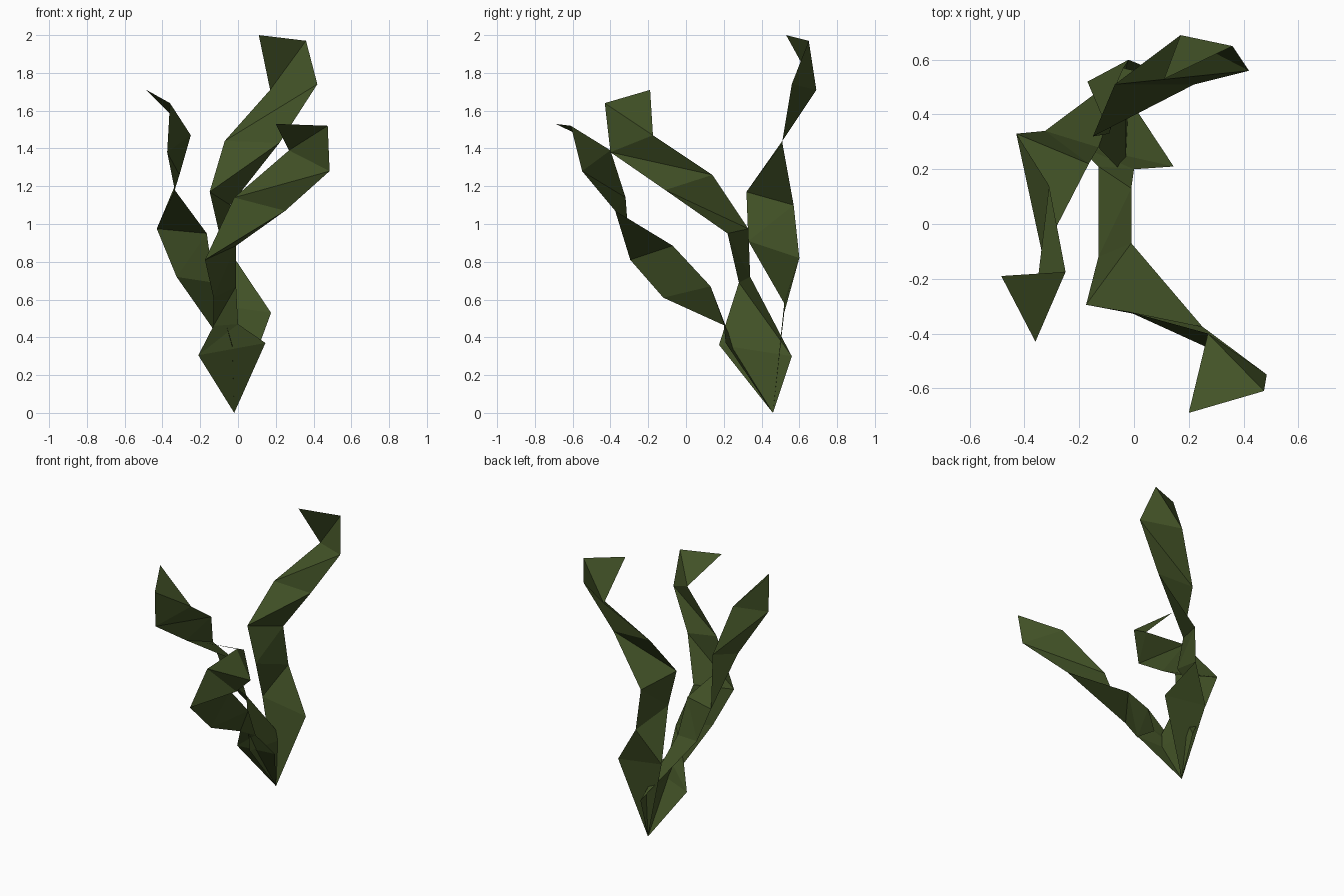
import bpy

# one flat leaf green for the whole plant
green = bpy.data.materials.new("dark leaf green")
green.diffuse_color = (0.055, 0.085, 0.02, 1)

ROOT = (-0.02, 0.46, 0.0)


def blade(name, pairs):
    """Twisting ribbon: (left, right) edge points from the top down to the shared root."""
    verts = [p for pair in pairs for p in pair] + [ROOT]
    faces = []
    for i in range(len(pairs) - 1):
        l0, r0, l1, r1 = range(2 * i, 2 * i + 4)
        faces += [(l0, l1, r0), (r0, l1, r1)]
    n = len(verts) - 1
    faces.append((n - 2, n, n - 1))
    me = bpy.data.meshes.new(name)
    me.from_pydata(verts, [], faces)
    me.materials.append(green)
    ob = bpy.data.objects.new(name, me)
    bpy.context.collection.objects.link(ob)
    return ob


# tall blade at the back
blade("back_blade", [
    ((0.11, 0.53, 2.00), (0.36, 0.65, 1.97)),
    ((0.17, 0.69, 1.71), (0.42, 0.56, 1.74)),
    ((-0.07, 0.51, 1.44), (0.22, 0.51, 1.43)),
    ((-0.15, 0.32, 1.17), (-0.04, 0.57, 1.10)),
    ((-0.09, 0.33, 0.91), (-0.02, 0.60, 0.82)),
    ((-0.17, 0.52, 0.58), (0.175, 0.52, 0.53)),
])

# blade leaning to the front right
blade("front_blade", [
    ((0.20, -0.69, 1.53), (0.475, -0.61, 1.52)),
    ((0.27, -0.40, 1.39), (0.485, -0.55, 1.28)),
    ((-0.02, -0.32, 1.14), (0.25, -0.375, 1.07)),
    ((-0.175, -0.295, 0.81), (-0.01, -0.07, 0.885)),
    ((-0.13, -0.12, 0.61), (-0.01, 0.13, 0.67)),
    ((-0.13, 0.21, 0.46), (0.0, 0.20, 0.47)),
    ((-0.21, 0.29, 0.305), (0.145, 0.21, 0.37)),
])

# blade leaning to the left
blade("left_blade", [
    ((-0.485, -0.19, 1.71), (-0.36, -0.43, 1.64)),
    ((-0.25, -0.175, 1.47), (-0.375, -0.40, 1.38)),
    ((-0.31, 0.14, 1.26), (-0.335, -0.11, 1.18)),
    ((-0.43, 0.33, 0.975), (-0.165, 0.22, 0.95)),
    ((-0.325, 0.34, 0.72), (-0.13, 0.28, 0.69)),
    ((-0.03, 0.56, 0.30), (-0.03, 0.175, 0.36)),
])
